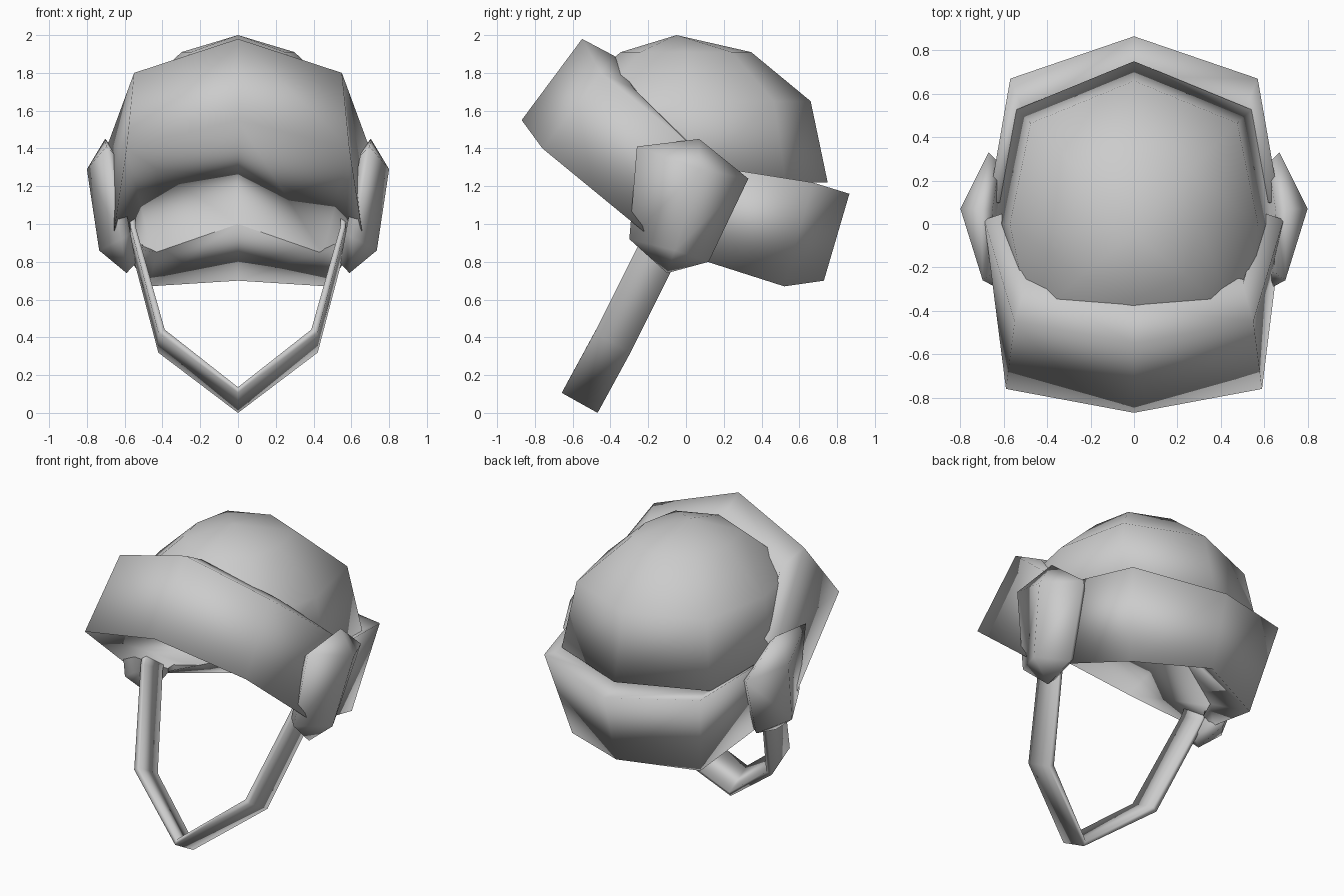
import bpy
import bmesh
import math
from mathutils import Vector

cube = bpy.data.objects.get("Cube")
if cube:
    bpy.data.objects.remove(cube, do_unlink=True)

grey = bpy.data.materials.new("plain_grey")
grey.use_nodes = True
tone = (0.6, 0.6, 0.6, 1)
grey.diffuse_color = tone
grey.node_tree.nodes["Principled BSDF"].inputs["Base Color"].default_value = tone


def finish(bm, name):
    """Turn a bmesh into a smooth shaded object."""
    bmesh.ops.recalc_face_normals(bm, faces=bm.faces)
    for face in bm.faces:
        face.smooth = True
    mesh = bpy.data.meshes.new(name)
    bm.to_mesh(mesh)
    bm.free()
    mesh.materials.append(grey)
    obj = bpy.data.objects.new(name, mesh)
    bpy.context.collection.objects.link(obj)
    return obj


def loft(sections, name):
    """Bridge closed sections in order and cap both ends."""
    bm = bmesh.new()
    rings = [[bm.verts.new(p) for p in s] for s in sections]
    n = len(rings[0])
    for a, b in zip(rings, rings[1:]):
        for i in range(n):
            j = (i + 1) % n
            bm.faces.new((a[i], a[j], b[j], b[i]))
    bm.faces.new(rings[0])
    bm.faces.new(rings[-1])
    return finish(bm, name)


def mirrored(half):
    """Sections from the centre to +x, completed on the -x side."""
    other = [[(-x, y, z) for x, y, z in s] for s in half[:0:-1]]
    return other + half


# Dome: rounded-square rings closing on a crown point
bm = bmesh.new()
rings = []
for scale, z in ((1, 1.22), (0.88, 1.65), (0.46, 1.91)):
    ring = []
    for k in range(8):
        a = k * math.pi / 4
        stretch = 1.07 if k % 2 else 1
        x = 0.65 * scale * stretch * math.cos(a)
        y = 0.75 * scale * stretch * math.sin(a)
        if k % 2:
            x, y = x * 1.1, y * 0.93
        lift = 0.4 * max(0, -y) if scale == 1 else 0
        ring.append(bm.verts.new((x, y, z + lift)))
    rings.append(ring)
crown = bm.verts.new((0, -0.05, 2.0))
for k in range(8):
    j = (k + 1) % 8
    for low, high in zip(rings, rings[1:]):
        bm.faces.new((low[k], low[j], high[j], high[k]))
    bm.faces.new((rings[-1][k], rings[-1][j], crown))
bm.faces.new(rings[0])
finish(bm, "dome")

# Front visor: inner top, outer top, rim, underside back
loft(mirrored([
    [(0, -0.38, 1.89), (0, -0.55, 1.98), (0, -0.87, 1.55), (0, 0.40, 1.0)],
    [(0.5, -0.28, 1.72), (0.55, -0.45, 1.8), (0.59, -0.76, 1.4), (0.45, 0.2, 0.84)],
    [(0.6, 0.05, 1.4), (0.69, 0.02, 1.42), (0.66, -0.2, 0.94), (0.57, 0.05, 0.84)],
]), "front_visor")

# Rear guard: inner top, rim, bottom, inner bottom
loft(mirrored([
    [(0, 0.68, 1.2), (0, 0.865, 1.16), (0, 0.73, 0.70), (0, 0.40, 1.0)],
    [(0.5, 0.5, 1.2), (0.57, 0.67, 1.22), (0.47, 0.52, 0.67), (0.43, 0.2, 0.85)],
    [(0.6, 0.1, 1.27), (0.67, 0.1, 1.31), (0.58, 0.05, 0.82), (0.5, 0.05, 0.86)],
]), "rear_guard")

# Ear pads: six-sided outline with a raised two-point ridge
outline = [(-0.26, 1.41), (0.07, 1.45), (0.33, 1.24),
           (0.12, 0.8), (-0.1, 0.74), (-0.3, 0.92)]
for side, name in ((1, "left_ear_pad"), (-1, "right_ear_pad")):
    bm = bmesh.new()
    edge, back = [], []
    for y, z in outline:
        x = 0.59 + 0.16 * (z - 0.74)
        edge.append(bm.verts.new((side * x, y, z)))
        back.append(bm.verts.new((side * (x - 0.05), y * 0.85, 1.1 + (z - 1.1) * 0.85)))
    top = bm.verts.new((side * 0.80, 0.07, 1.29))
    low = bm.verts.new((side * 0.735, -0.06, 0.86))
    a, b, c, d, e, f = edge
    for face in ((a, b, top), (b, c, top), (c, d, low, top),
                 (d, e, low), (e, f, low), (f, a, top, low)):
        bm.faces.new(face)
    for i in range(6):
        j = (i + 1) % 6
        bm.faces.new((edge[i], edge[j], back[j], back[i]))
    bm.faces.new(back)
    finish(bm, name)

# Chin strap: flat ribbon swept through five stations
width = Vector((0, 0.095, -0.053))
half = []
for centre, out in (((0, -0.555, 0.068), (0, -0.008, -0.015)),
                    ((0.405, -0.385, 0.38), (0.017, -0.004, -0.008)),
                    ((0.555, -0.11, 0.93), (0.014, 0, 0)),
                    ((0.56, -0.07, 1.01), (0.014, 0, 0))):
    c, o = Vector(centre), Vector(out)
    half.append([tuple(c + width + o), tuple(c - width + o),
                 tuple(c - width - o), tuple(c + width - o)])
loft(mirrored(half), "chin_strap")
